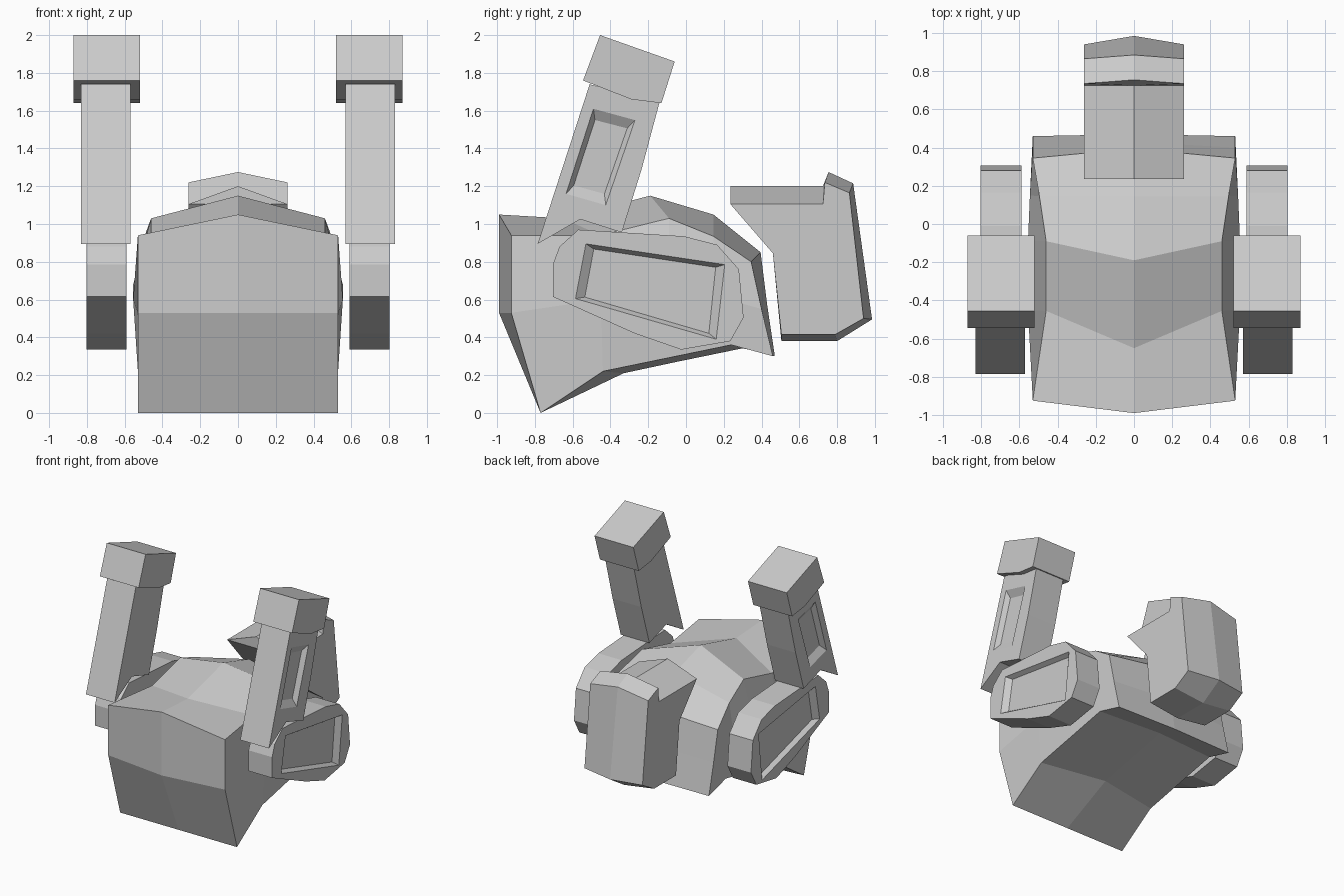
import bpy, bmesh

if "Cube" in bpy.data.objects:
    bpy.data.objects.remove(bpy.data.objects["Cube"])


def finish(name, bm):
    """Turn a right-hand half into an object mirrored across x = 0."""
    bmesh.ops.remove_doubles(bm, verts=bm.verts, dist=1e-4)
    bmesh.ops.recalc_face_normals(bm, faces=bm.faces)
    mesh = bpy.data.meshes.new(name)
    bm.to_mesh(mesh)
    bm.free()
    ob = bpy.data.objects.new(name, mesh)
    bpy.context.collection.objects.link(ob)
    mod = ob.modifiers.new("mirror", 'MIRROR')
    mod.use_clip = True
    return ob


def skin(bm, rings, closed=False):
    """Bridge neighbouring rings of equal length with quads."""
    rows = [[bm.verts.new(p) for p in r] for r in rings]
    n = len(rows[0])
    for a, b in zip(rows, rows[1:]):
        for i in range(n if closed else n - 1):
            j = (i + 1) % n
            bm.faces.new((a[i], a[j], b[j], b[i]))
    return rows


def slab(name, x0, x1, profile, recess=None, inset=0.15, depth=0.035):
    """Side profile (y, z) extruded over x, with an optional sunken panel."""
    bm = bmesh.new()
    inner, outer = skin(bm, [[(x, y, z) for y, z in profile] for x in (x0, x1)], True)
    bm.faces.new(inner)
    if recess:
        cy = sum(p[0] for p in recess) / len(recess)
        cz = sum(p[1] for p in recess) / len(recess)
        floor = []
        for y, z in recess:
            dy, dz = cy - y, cz - z
            s = inset / (dy * dy + dz * dz) ** 0.5
            floor.append((x1 - depth, y + dy * s, z + dz * s))
        rim, low = skin(bm, [[(x1, y, z) for y, z in recess], floor], True)
        bm.faces.new(low)
        edges = [bm.edges.get((r[i - 1], r[i])) for r in (outer, rim) for i in range(len(r))]
        bmesh.ops.triangle_fill(bm, edges=edges, use_beauty=True, normal=(1, 0, 0))
    else:
        bm.faces.new(outer)
    return finish(name, bm)


# Torso: stations front to back, each top centre, top side, mid side, low side, low centre
front_mid, back_mid = (0, -.99, .53), (0, .43, .57)
stations = [
    [(0, -.99, 1.05), (.53, -.925, .94), (.53, -.925, .53), (.53, -.77, 0), (0, -.77, 0)],
    [(0, -.65, 1.03), (.46, -.455, .94), (.555, -.45, .60), (.53, -.44, .22), (0, -.33, .21)],
    [(0, -.19, 1.15), (.46, -.09, 1.03), (.555, -.09, .68), (.53, -.10, .29), (0, -.05, .27)],
    [(0, .145, 1.05), (.495, .145, .935), (.545, .15, .62), (.53, .24, .36), (0, .30, .342)],
    [(0, .395, .85), (.53, .345, .80), (.53, .40, .55), (.53, .46, .30), (0, .47, .303)],
]


def cap(s, mid):
    return [s[0], s[0], mid, s[4], s[4]]


bm = bmesh.new()
skin(bm, [cap(stations[0], front_mid)] + stations + [cap(stations[-1], back_mid)])
finish("torso", bm)

# Head: centre line and side outline, with a peaked front visor and rear crest
centre = [(.235, 1.2), (.725, 1.2), (.755, 1.275), (.885, 1.215), (.985, .495),
          (.80, .38), (.505, .38), (.46, .845), (.235, 1.105)]
side = [(.235, 1.105), (.725, 1.105), (.735, 1.22), (.865, 1.165), (.94, .50),
        (.79, .415), (.505, .415), (.46, .845), (.235, 1.105)]
bm = bmesh.new()
rows = skin(bm, [[(0, y, z) for y, z in centre], [(.263, y, z) for y, z in side]], True)
bm.faces.new(rows[1][:-1])
finish("head", bm)

# Shoulder pods floating beside the torso
slab("shoulder_pods", .59, .803,
     [(-.705, .785), (-.67, .88), (-.57, .97), (-.01, .935), (.165, .89), (.28, .76),
      (.305, .505), (.235, .38), (-.025, .335), (-.27, .42), (-.705, .615)],
     [(-.53, .895), (.205, .785), (.16, .39), (-.585, .605)], inset=.05)

# Raised arms with a sunken panel
slab("arms", .57, .83,
     [(-.785, .895), (-.51, 1.74), (-.14, 1.645), (-.235, 1.29), (-.34, .955), (-.56, 1.025)],
     [(-.49, 1.61), (-.27, 1.55), (-.425, 1.10), (-.635, 1.16)], inset=.06)

# Blocks on the arm ends
slab("arm_end_blocks", .52, .872,
     [(-.455, 2.0), (-.06, 1.86), (-.13, 1.64), (-.29, 1.66), (-.545, 1.76)])
